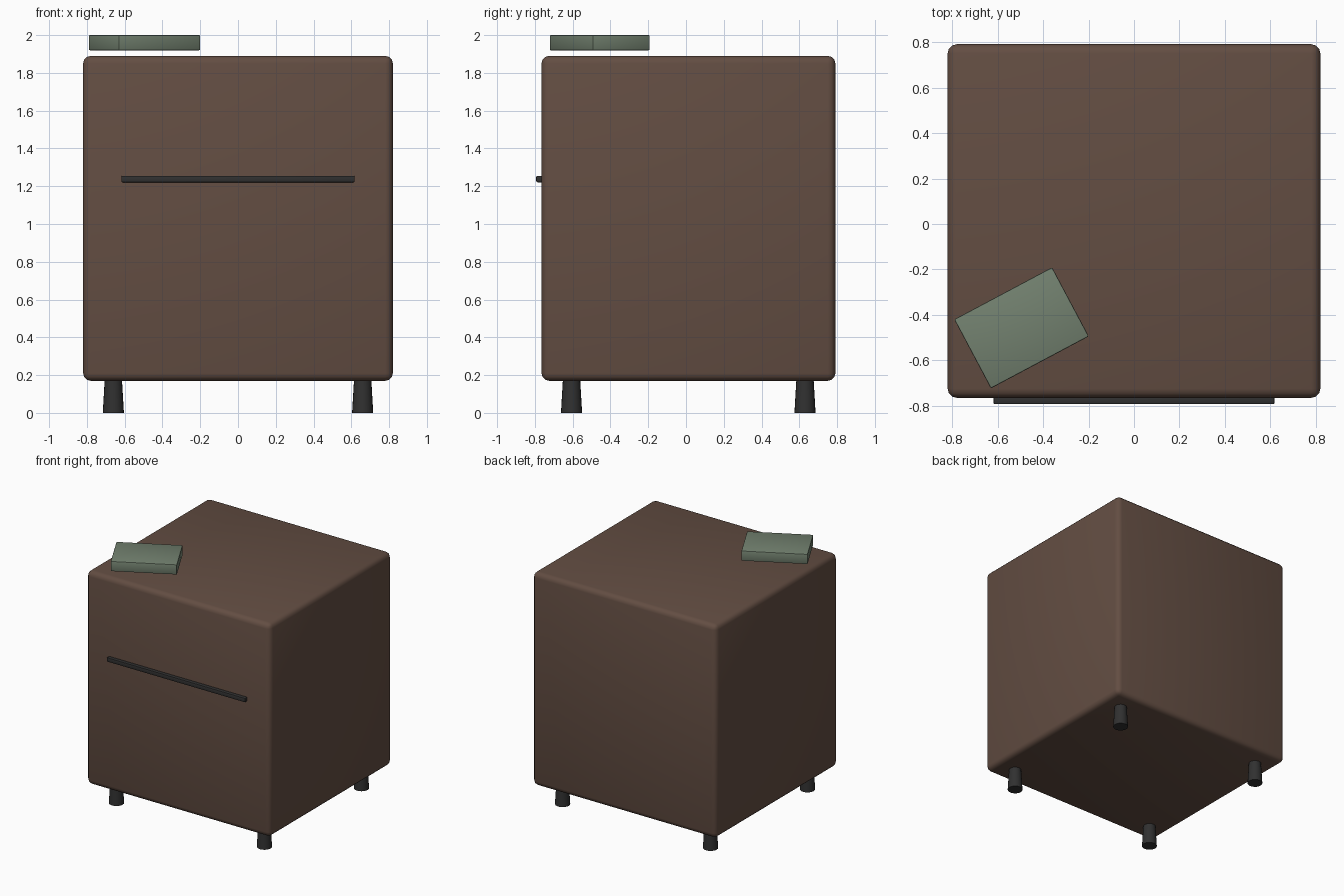
import bpy
from math import radians

if "Cube" in bpy.data.objects:
    bpy.data.objects.remove(bpy.data.objects["Cube"])


def material(name, color):
    m = bpy.data.materials.new(name)
    m.diffuse_color = (*color, 1)
    m.use_nodes = True
    m.node_tree.nodes["Principled BSDF"].inputs["Base Color"].default_value = m.diffuse_color
    return m


brown = material("brown_wood", (0.125, 0.075, 0.055))
dark = material("dark_metal", (0.03, 0.03, 0.03))
green = material("green_cover", (0.17, 0.22, 0.16))


def finish(obj, name, mat):
    obj.name = name
    obj.data.materials.append(mat)
    bpy.ops.object.shade_smooth_by_angle(angle=radians(30))
    return obj


def box(name, loc, size, mat, bevel, segments=3, turn=0):
    bpy.ops.mesh.primitive_cube_add(size=1, location=loc)
    obj = bpy.context.object
    obj.scale = size
    bpy.ops.object.transform_apply(location=False, rotation=False, scale=True)
    mod = obj.modifiers.new("rounded_edges", 'BEVEL')
    mod.width = bevel
    mod.segments = segments
    bpy.ops.object.modifier_apply(modifier=mod.name)
    obj.rotation_euler.z = radians(turn)
    return finish(obj, name, mat)


# Cabinet body
box("cabinet_body", (0, 0.013, 1.03), (1.64, 1.556, 1.72), brown, 0.04)

# Long handle on the front
box("front_handle", (0, -0.776, 1.238), (1.236, 0.034, 0.034), dark, 0.006, 2)

# Book lying askew above the top
box("book", (-0.495, -0.457, 1.96), (0.488, 0.344, 0.081), green, 0.006, 2, 28)

# Four tapered legs, wider at the floor
for side, x in (("left", -0.66), ("right", 0.66)):
    for end, y in (("front", -0.606), ("back", 0.63)):
        bpy.ops.mesh.primitive_cone_add(vertices=20, radius1=0.056, radius2=0.046,
                                        depth=0.172, location=(x, y, 0.086))
        finish(bpy.context.object, f"{end}_{side}_leg", dark)
